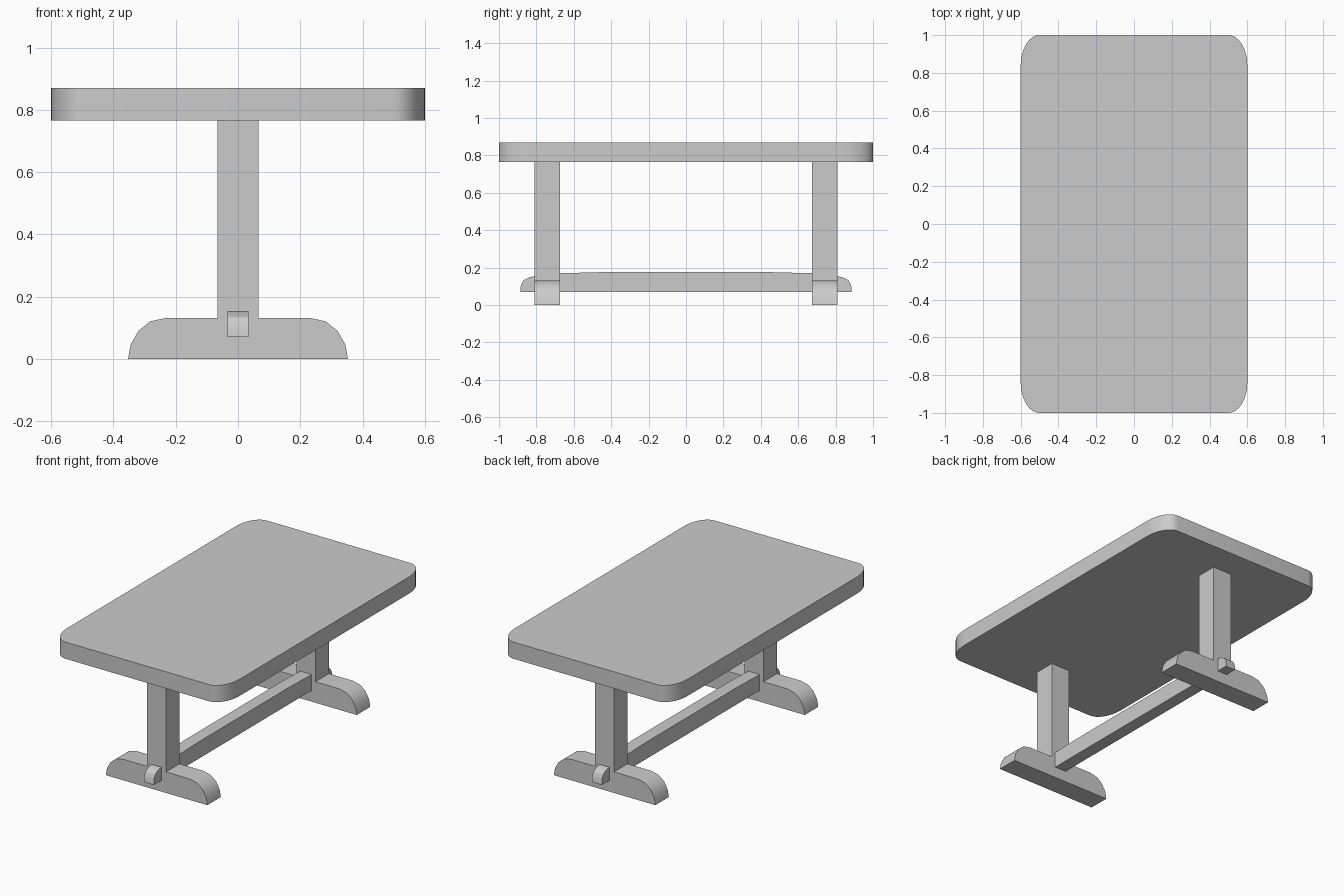
import bpy, bmesh
from math import sin, cos, pi

if "Cube" in bpy.data.objects:
    bpy.data.objects.remove(bpy.data.objects["Cube"])


def prism(name, profile, to_3d, lo, hi):
    """Extrude a closed 2D profile between lo and hi along the remaining axis."""
    bm = bmesh.new()
    a = [bm.verts.new(to_3d(u, v, lo)) for u, v in profile]
    b = [bm.verts.new(to_3d(u, v, hi)) for u, v in profile]
    bm.faces.new(a)
    bm.faces.new(b[::-1])
    n = len(a)
    for i in range(n):
        bm.faces.new((a[i], b[i], b[(i + 1) % n], a[(i + 1) % n]))
    bmesh.ops.recalc_face_normals(bm, faces=bm.faces)
    mesh = bpy.data.meshes.new(name)
    bm.to_mesh(mesh)
    bm.free()
    obj = bpy.data.objects.new(name, mesh)
    bpy.context.collection.objects.link(obj)
    bpy.ops.object.select_all(action='DESELECT')
    obj.select_set(True)
    bpy.context.view_layer.objects.active = obj
    bpy.ops.object.shade_smooth_by_angle(angle=pi / 6)
    return obj


def mirrored(half):
    """Complete a symmetric profile from its positive half."""
    return half + [(-u, v) for u, v in reversed(half)]


def xz(u, v, w):
    return (u, w, v)


def yz(u, v, w):
    return (w, u, v)


def xy(u, v, w):
    return (u, v, w)


# Tabletop with elliptical corners
outline = []
STEPS = 8
for k, (sx, sy) in enumerate([(1, 1), (-1, 1), (-1, -1), (1, -1)]):
    for i in range(STEPS + 1):
        t = pi / 2 * (k + i / STEPS)
        outline.append((sx * 0.5 + 0.1 * cos(t), sy * 0.84 + 0.16 * sin(t)))
prism("tabletop", outline, xy, 0.765, 0.87)

# Trestle ends: rounded foot and post in one profile
trestle = mirrored([(0.353, 0), (0.345, 0.046), (0.32, 0.09), (0.282, 0.121),
                    (0.23, 0.132), (0.066, 0.132), (0.066, 0.766)])
for name, y in (("front_trestle", -0.742), ("back_trestle", 0.742)):
    prism(name, trestle, xz, y - 0.067, y + 0.067)

# Stretcher with a slightly arched top
stretcher = mirrored([(0.68, 0.07), (0.68, 0.17), (0.45, 0.176)])
prism("stretcher", stretcher, yz, -0.04, 0.04)

# Rounded tenons that pass through the posts
for name, s in (("front_tenon", -1), ("back_tenon", 1)):
    tenon = [(s * 0.67, 0.07), (s * 0.885, 0.07), (s * 0.883, 0.108),
             (s * 0.868, 0.133), (s * 0.835, 0.15), (s * 0.81, 0.153),
             (s * 0.67, 0.153)]
    prism(name, tenon, yz, -0.034, 0.034)
